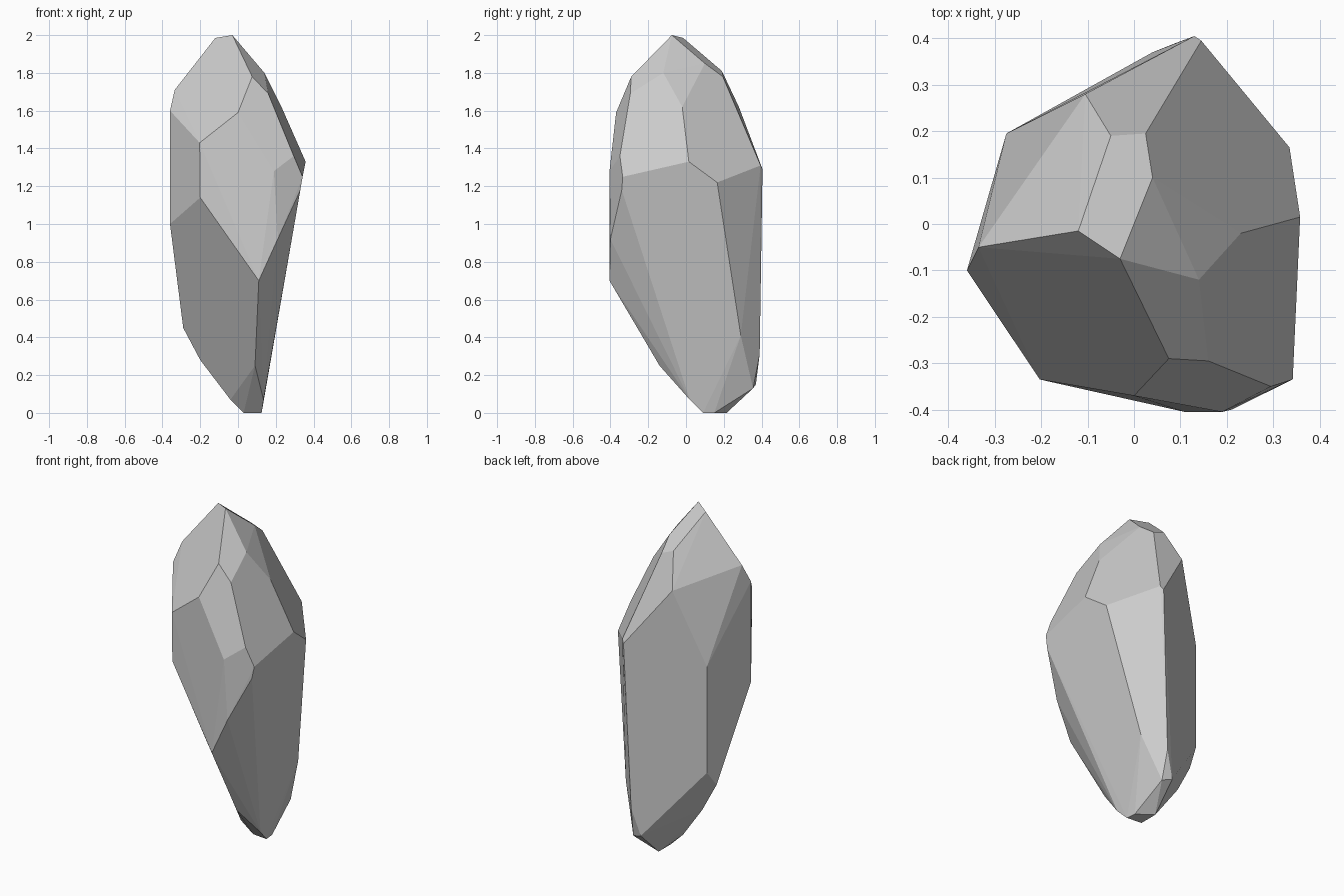
import bpy, bmesh, math

# Facet corners of the rough crystal, grouped by region
tip = [(-.12, -.015, 1.985), (-.03, -.075, 2), (.04, .10, 1.85),
       (-.05, .19, 1.81), (.025, .195, 1.78)]
shoulder = [(.14, -.12, 1.80), (.23, -.02, 1.62), (.075, -.29, 1.78),
            (.16, -.295, 1.69), (0, -.37, 1.59), (-.335, -.05, 1.71),
            (-.105, .28, 1.62), (-.36, -.10, 1.60)]
girdle = [(.358, .015, 1.33), (.335, .165, 1.22), (.145, .395, 1.31),
          (.13, .405, 1.29), (-.203, -.335, 1.43), (-.2, -.335, 1.14),
          (.295, -.35, 1.36), (.342, -.335, 1.25), (.33, -.34, 1.18),
          (.19, -.405, 1.28), (.21, -.40, .92), (.11, -.405, .70),
          (-.36, -.10, 1.0), (-.275, .195, 1.18)]
root = [(-.275, .195, .545), (-.29, .125, .45), (-.2, .13, .28),
        (.09, -.14, .25), (-.04, .085, .07), (.185, -.04, .36),
        (.135, .02, .07), (.195, .29, .41), (.09, .39, .31),
        (.04, .37, .15), (.10, .355, .13), (.125, .09, 0),
        (.12, .15, 0), (.03, .215, 0), (.03, .10, 0)]

# Wrap the corners in a convex shell
bm = bmesh.new()
for p in tip + shoulder + girdle + root:
    bm.verts.new(p)
bmesh.ops.convex_hull(bm, input=bm.verts[:])
loose = [v for v in bm.verts if not v.link_faces]
bmesh.ops.delete(bm, geom=loose, context='VERTS')

# Merge nearly coplanar triangles into clean flat facets
bmesh.ops.dissolve_limit(bm, angle_limit=math.radians(3),
                         verts=bm.verts[:], edges=bm.edges[:])
bmesh.ops.recalc_face_normals(bm, faces=bm.faces[:])
mesh = bpy.data.meshes.new("rock")
bm.to_mesh(mesh)
bm.free()
bpy.context.collection.objects.link(bpy.data.objects.new("rock", mesh))
